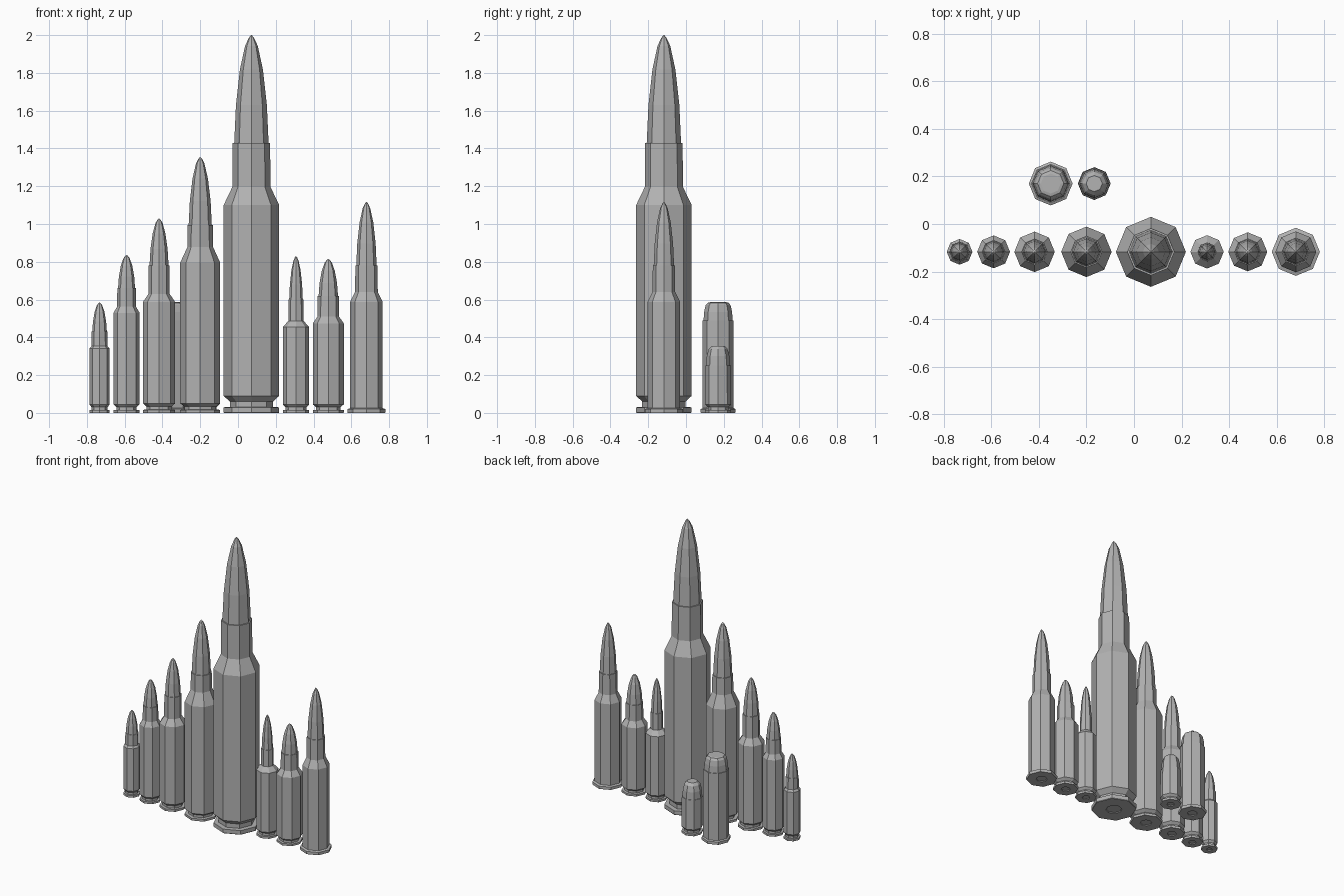
import bpy, bmesh, math

SIDES = 8
metal = bpy.data.materials.new("plain_grey")
metal.diffuse_color = (0.45, 0.45, 0.45, 1)


def lathe(name, x, y, profile):
    """Revolve (radius, z) points into a closed faceted solid, points on the axes."""
    bm = bmesh.new()
    rings = []
    for r, z in profile:
        rings.append([bm.verts.new((r * math.cos(2 * math.pi * i / SIDES),
                                    r * math.sin(2 * math.pi * i / SIDES), z))
                      for i in range(SIDES)])
    for a, b in zip(rings, rings[1:]):
        for i in range(SIDES):
            j = (i + 1) % SIDES
            bm.faces.new((a[i], a[j], b[j], b[i]))
    bm.faces.new(rings[0][::-1])
    bm.faces.new(rings[-1])
    bmesh.ops.recalc_face_normals(bm, faces=bm.faces)
    me = bpy.data.meshes.new(name)
    bm.to_mesh(me)
    bm.free()
    me.materials.append(metal)
    ob = bpy.data.objects.new(name, me)
    ob.location = (x, y, 0)
    bpy.context.collection.objects.link(ob)


def base(r, rim, h):
    """Recessed centre disc, rim and groove; h is where the body starts."""
    p = [(0.33 * rim, 0.005), (0.36 * rim, 0.0), (rim * 0.98, 0), (rim, 0.003)]
    if rim > r * 1.05:                       # wide rim, no groove
        return p + [(rim, h * 0.8), (r, h)]
    return p + [(rim, h * 0.33), (0.78 * r, h * 0.34), (0.78 * r, h * 0.67), (r, h)]


# nose curve: fraction of height, fraction of radius
NOSE = [(0, 1), (0.35, 0.9), (0.68, 0.67), (0.9, 0.37), (0.975, 0.15), (1, 0.02)]

# x, body radius, rim radius, body start, shoulder low, shoulder high,
# neck radius, neck top, total height
ROUNDS = [
    (-0.733, 0.054, 0.054, 0.045, 0.34, 0.353, 0.043, 0.43, 0.585),
    (-0.590, 0.069, 0.069, 0.045, 0.53, 0.562, 0.050, 0.66, 0.836),
    (-0.418, 0.085, 0.085, 0.050, 0.588, 0.63, 0.056, 0.78, 1.03),
    (-0.200, 0.106, 0.106, 0.050, 0.795, 0.878, 0.068, 0.995, 1.355),
    (0.071, 0.147, 0.147, 0.090, 1.10, 1.196, 0.101, 1.43, 2.0),
    (0.307, 0.070, 0.070, 0.045, 0.455, 0.487, 0.040, 0.60, 0.83),
    (0.478, 0.082, 0.082, 0.045, 0.474, 0.51, 0.057, 0.62, 0.815),
    (0.680, 0.086, 0.101, 0.025, 0.588, 0.64, 0.060, 0.78, 1.117),
]
for n, (x, r, rim, h, s0, s1, nr, nt, top) in enumerate(ROUNDS):
    p = base(r, rim, h) + [(r, s0), (nr, s1), (nr * 0.98, nt)]
    p += [(nr * 0.9 * f, nt + t * (top - nt)) for t, f in NOSE]
    lathe(f"tall_round_{n + 1}", x, -0.117, p)

# two short blunt rounds at the back
lathe("blunt_round_large", -0.35, 0.17, base(0.082, 0.092, 0.025) + [
    (0.082, 0.49), (0.077, 0.49), (0.074, 0.535), (0.066, 0.57), (0.055, 0.583), (0.042, 0.586)])
lathe("blunt_round_small", -0.167, 0.17, base(0.069, 0.069, 0.045) + [
    (0.067, 0.25), (0.063, 0.25), (0.06, 0.3), (0.05, 0.338), (0.034, 0.355)])
